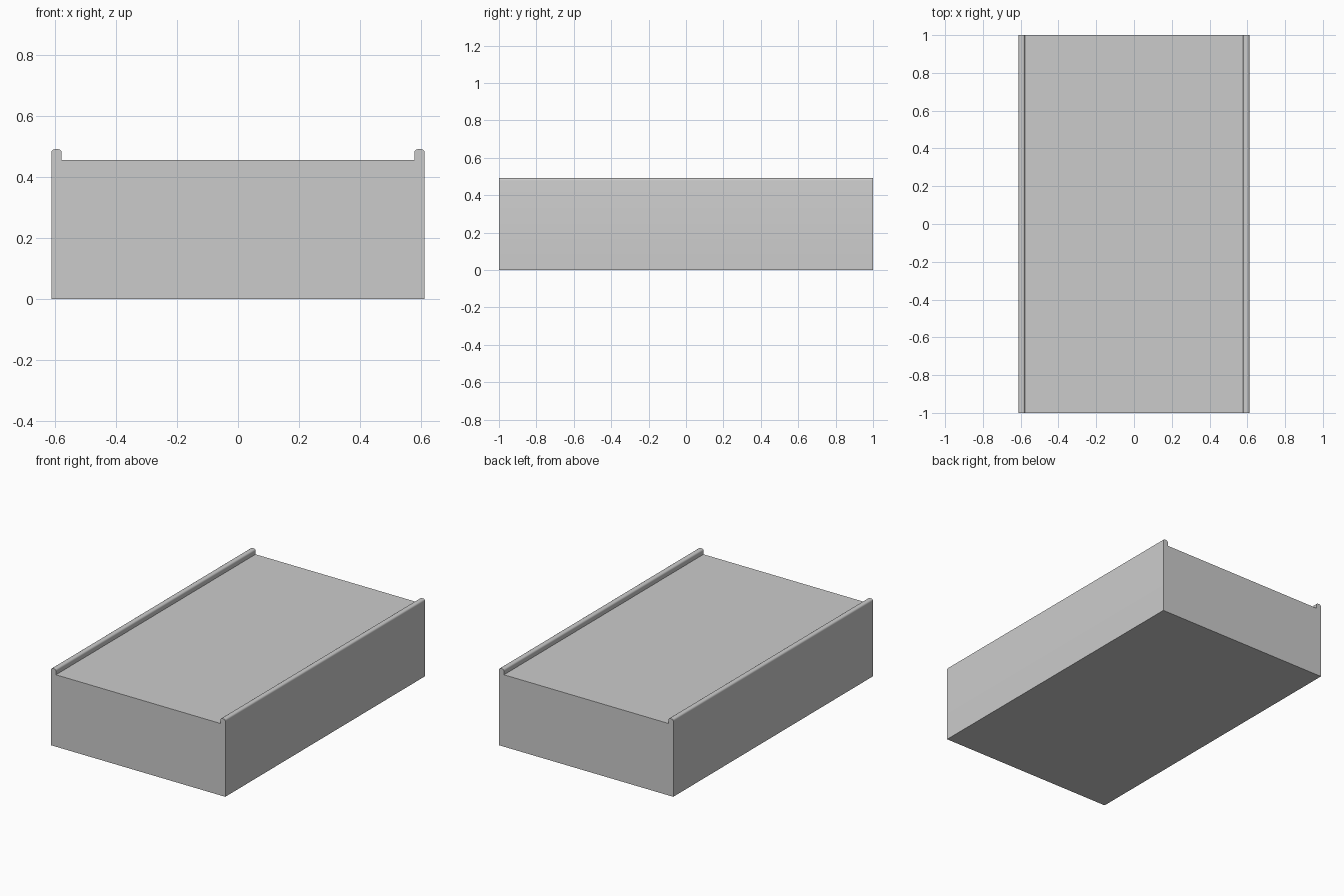
import bpy, bmesh
from math import sin, cos, pi

if "Cube" in bpy.data.objects:
    bpy.data.objects.remove(bpy.data.objects["Cube"])

W, L = 0.611, 1.0            # half width, half length
DECK, TOP = 0.456, 0.491     # deck height, kerb top height
INNER = 0.577                # inner face of the kerb
R, STEPS = 0.012, 4          # kerb rounding


def arc(cx, cz, start):
    return [(cx + R * cos(start + pi / 2 * i / STEPS),
             cz + R * sin(start + pi / 2 * i / STEPS)) for i in range(STEPS + 1)]


# Right half of the cross-section: wall, rounded kerb, then down to the deck
half = [(W, 0)] + arc(W - R, TOP - R, 0) + arc(INNER + R, TOP - R, pi / 2) + [(INNER, DECK)]
profile = half + [(-x, z) for x, z in reversed(half)]

# Platform slab with kerbs: the profile extruded along its length
bm = bmesh.new()
face = bm.faces.new([bm.verts.new((x, -L, z)) for x, z in profile])
ext = bmesh.ops.extrude_face_region(bm, geom=[face])
moved = [v for v in ext["geom"] if isinstance(v, bmesh.types.BMVert)]
bmesh.ops.translate(bm, verts=moved, vec=(0, 2 * L, 0))
bmesh.ops.recalc_face_normals(bm, faces=bm.faces)
mesh = bpy.data.meshes.new("kerbed_platform")
bm.to_mesh(mesh)
bm.free()
platform = bpy.data.objects.new("kerbed_platform", mesh)
bpy.context.collection.objects.link(platform)

# Smooth kerb rounding, sharp corners elsewhere
bpy.context.view_layer.objects.active = platform
platform.select_set(True)
bpy.ops.object.shade_smooth_by_angle(angle=pi / 6)
